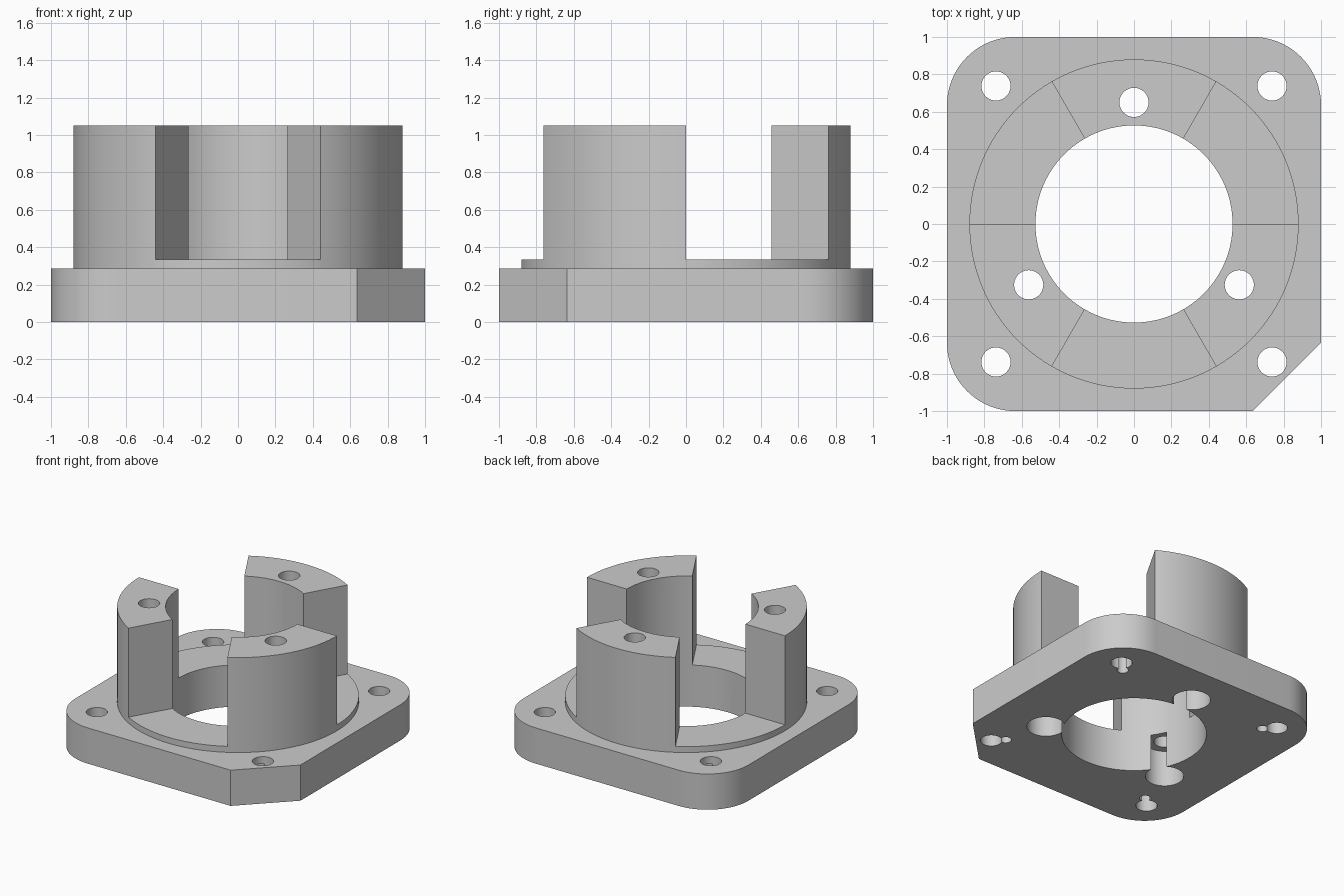
import bpy, bmesh
from math import cos, sin, pi, radians

if "Cube" in bpy.data.objects:
    bpy.data.objects.remove(bpy.data.objects["Cube"], do_unlink=True)

PLATE_TOP, COLLAR_TOP, JAW_TOP = 0.287, 0.335, 1.05
COLLAR_R, BORE_R, CORNER = 0.88, 0.527, 0.365

grey = bpy.data.materials.new("Plain grey")
grey.use_nodes = True
colour = (0.6, 0.6, 0.6, 1)
grey.diffuse_color = colour
grey.node_tree.nodes["Principled BSDF"].inputs["Base Color"].default_value = colour


def arc(x, y, r, start, end, steps):
    return [(x + r * cos(radians(start + (end - start) * i / steps)),
             y + r * sin(radians(start + (end - start) * i / steps)))
            for i in range(steps + 1)]


def prism(name, outline, low, high):
    """Extrude a counter-clockwise outline between two heights."""
    bm = bmesh.new()
    face = bm.faces.new([bm.verts.new((x, y, low)) for x, y in outline])
    top = bmesh.ops.extrude_face_region(bm, geom=[face])["geom"]
    for v in top:
        if isinstance(v, bmesh.types.BMVert):
            v.co.z = high
    bmesh.ops.recalc_face_normals(bm, faces=bm.faces)
    mesh = bpy.data.meshes.new(name)
    bm.to_mesh(mesh)
    bm.free()
    mesh.materials.append(grey)
    obj = bpy.data.objects.new(name, mesh)
    bpy.context.collection.objects.link(obj)
    return obj


def rod(name, x, y, r, low, high, sides=40):
    return prism(name, arc(x, y, r, 0, 360, sides)[:-1], low, high)


def combine(target, tool, operation="DIFFERENCE"):
    mod = target.modifiers.new(operation, "BOOLEAN")
    mod.operation, mod.solver, mod.object = operation, "EXACT", tool
    bpy.context.view_layer.objects.active = target
    bpy.ops.object.modifier_apply(modifier=mod.name)
    bpy.data.objects.remove(tool, do_unlink=True)


# Square plate: three rounded corners and one chamfered front corner
c = 1 - CORNER
outline = (arc(c, c, CORNER, 0, 90, 20) + arc(-c, c, CORNER, 90, 180, 20)
           + arc(-c, -c, CORNER, 180, 270, 20) + [(c, -1), (1, -c)])
body = prism("coupling_flange", outline, 0, PLATE_TOP)

# Tall collar, with three gaps that leave a low rim and three jaws
collar = rod("jaw_collar", 0, 0, COLLAR_R, 0.1, JAW_TOP, 120)
for start in (0, 120, 240):
    sector = arc(0, 0, 1.2, start, start + 60, 8) + arc(0, 0, 0.2, start + 60, start, 8)
    combine(collar, prism("gap_cutter", sector, COLLAR_TOP, 1.2))
combine(body, collar, "UNION")

# Central bore
combine(body, rod("bore_cutter", 0, 0, BORE_R, -0.1, 1.2, 120))

# Jaw bolt holes with counterbores that open into the bore
for angle in (90, 210, 330):
    x, y = 0.65 * cos(radians(angle)), 0.65 * sin(radians(angle))
    combine(body, rod("bolt_cutter", x, y, 0.078, -0.1, 1.2))
    combine(body, rod("counterbore_cutter", x, y, 0.14, -0.1, 0.29))

# Corner mounting holes, each with a blind pin hole on its inner side
for sx in (-1, 1):
    for sy in (-1, 1):
        combine(body, rod("mount_cutter", sx * 0.738, sy * 0.738, 0.078, -0.1, 0.5))
        combine(body, rod("pin_cutter", sx * 0.663, sy * 0.663, 0.042, -0.1, 0.23, 24))

# Smooth round walls, keep edges sharp
bpy.ops.object.select_all(action="DESELECT")
body.select_set(True)
bpy.context.view_layer.objects.active = body
bpy.ops.object.shade_smooth_by_angle(angle=radians(30))
